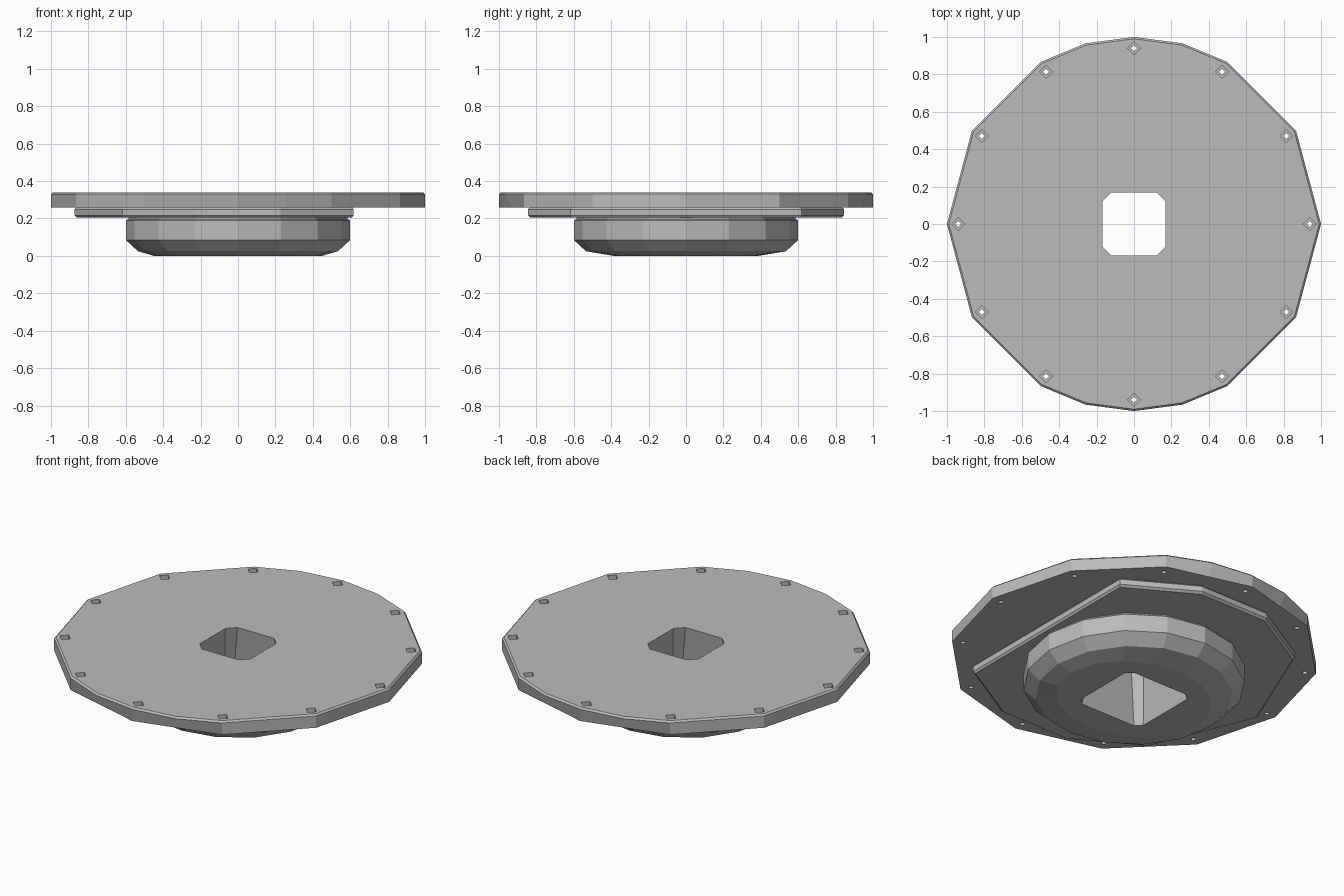
import bpy, bmesh
from math import cos, sin, radians

old = bpy.data.objects.get("Cube")
if old:
    bpy.data.objects.remove(old, do_unlink=True)

metal = bpy.data.materials.new("plain grey")
metal.use_nodes = True
grey = (0.5, 0.5, 0.5, 1)
metal.diffuse_color = grey
metal.node_tree.nodes["Principled BSDF"].inputs["Base Color"].default_value = grey


def polar(r, angles):
    return [(r * cos(radians(a)), r * sin(radians(a))) for a in angles]


def scaled(points, s):
    return [(x * s, y * s) for x, y in points]


def add_loft(bm, layers):
    """Closed solid through (z, outline) layers, bottom to top."""
    rings = [[bm.verts.new((x, y, z)) for x, y in pts] for z, pts in layers]
    n = len(rings[0])
    bm.faces.new(rings[0][::-1])
    bm.faces.new(rings[-1])
    for low, high in zip(rings, rings[1:]):
        for i in range(n):
            j = (i + 1) % n
            bm.faces.new((low[i], low[j], high[j], high[i]))


def finish(name, bm):
    bmesh.ops.recalc_face_normals(bm, faces=bm.faces)
    mesh = bpy.data.meshes.new(name)
    bm.to_mesh(mesh)
    bm.free()
    mesh.materials.append(metal)
    ob = bpy.data.objects.new(name, mesh)
    bpy.context.collection.objects.link(ob)
    return ob


def loft(name, layers):
    bm = bmesh.new()
    add_loft(bm, layers)
    return finish(name, bm)


def cut(ob, cutter):
    mod = ob.modifiers.new("hole", "BOOLEAN")
    mod.operation = "DIFFERENCE"
    mod.solver = "EXACT"
    mod.object = cutter
    bpy.context.view_layer.objects.active = ob
    bpy.ops.object.modifier_apply(modifier=mod.name)


def chamfered_square(half, c):
    k = half - c
    return [(half, -k), (half, k), (k, half), (-k, half),
            (-half, k), (-half, -k), (-k, -half), (k, -half)]


# Cover plate: more sides on top than underneath
angles = [0, 30, 60, 75, 90, 105, 120, 150, 180, 210, 240, 255, 270, 285, 300, 330]
top = polar(1, angles)
under = list(top)
for i in (3, 5, 11, 13):
    (ax, ay), (bx, by) = top[i - 1], top[i + 1]
    under[i] = ((ax + bx) / 2, (ay + by) / 2)
plate = loft("cover_plate", [(0.26, under), (0.33, top), (0.34, scaled(top, 0.99))])

# Step ring, cut flat on its left side
outline = polar(0.875, [-45, 45, 75, 105, 135, 180, 225, 255, 285])
step = loft("step_ring", [(0.205, scaled(outline, 0.985)), (0.217, outline),
                          (0.248, outline), (0.26, scaled(outline, 0.985))])

# Neck and rounded lower body
sides = [i * 22.5 for i in range(16)]
neck = loft("neck", [(0.194, polar(0.585, sides)), (0.206, polar(0.585, sides))])
floor_outline = [(x, y * 0.86) for x, y in polar(0.45, sides)]
body = loft("lower_body", [(0, floor_outline), (0.025, polar(0.535, sides)),
                           (0.085, polar(0.6, sides)), (0.188, polar(0.6, sides)),
                           (0.195, polar(0.592, sides))])

# Tapered square bore through everything
bore = loft("bore_cutter", [(-0.02, chamfered_square(0.223, 0.035)),
                            (0.36, chamfered_square(0.165, 0.048))])
for part in (plate, step, neck, body):
    cut(part, bore)

# Twelve recessed bolt holes around the rim
bm = bmesh.new()
for hx, hy in polar(0.94, range(0, 360, 30)):
    def diamond(r):
        return [(hx + x, hy + y) for x, y in polar(r, (0, 90, 180, 270))]
    add_loft(bm, [(0.2, diamond(0.016)), (0.315, diamond(0.016)),
                  (0.3151, diamond(0.034)), (0.36, diamond(0.034))])
bolts = finish("bolt_cutter", bm)
cut(plate, bolts)

for helper in (bore, bolts):
    bpy.data.objects.remove(helper, do_unlink=True)
